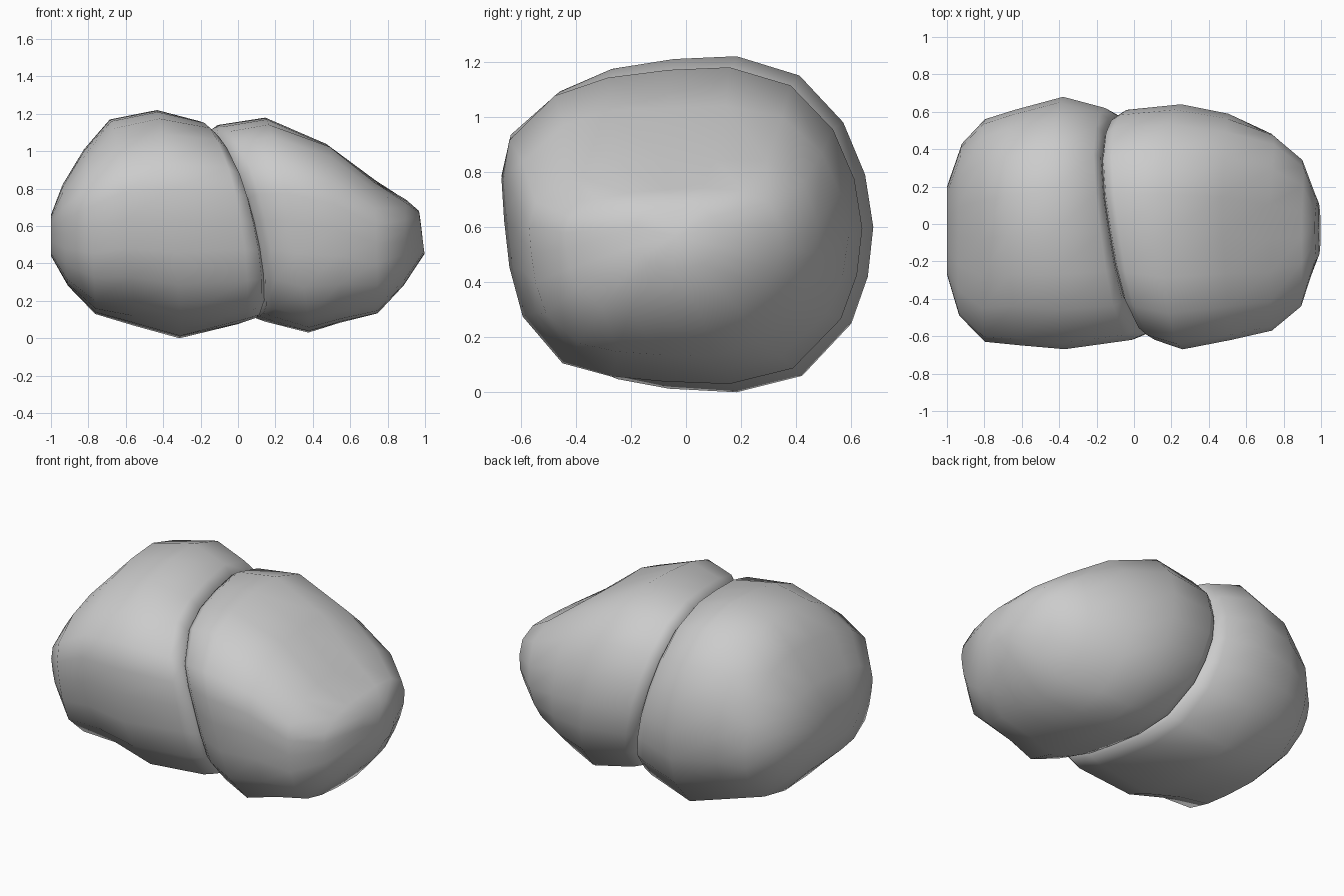
import bpy, bmesh, math
from mathutils import Vector

# Normalised cross-section of the boulder seen from the right (y, z)
SECTION = [(-.68, .79), (-.65, .94), (-.48, 1.11), (-.28, 1.18), (-.05, 1.21), (.18, 1.22),
           (.41, 1.15), (.57, .98), (.65, .79), (.68, .60), (.66, .42), (.60, .25),
           (.42, .06), (.18, 0), (-.07, .01), (-.27, .03), (-.45, .08), (-.60, .26),
           (-.65, .45), (-.67, .63)]
SECTION = [(y / .68, (z - .61) / .61) for y, z in SECTION]

# Shallow dents and bumps: centre, push vector, radius
DENTS = [((-.58, -.46, 1.05), (.01, .03, -.04), .2),
         ((-.45, -.50, .10), (0, .04, .05), .28),
         ((.60, .05, .97), (-.02, 0, -.04), .22),
         ((.84, .38, .74), (.02, .03, .06), .2),
         ((.80, .42, .22), (-.03, -.04, .02), .25)]


def half(name, rings):
    """Loft tilted rings given as top (x,z), bottom (x,z), front (x,y), back (x,y)."""
    bm = bmesh.new()
    loops = []
    for t, b, f, k in rings:
        xc = (t[0] + b[0] + f[0] + k[0]) / 4
        loop = []
        for u, v in SECTION:
            # The crack bows to the right low on the front
            wave = .035 * max(0, -u) ** 2 * (1 - v * v) * math.exp(-(xc / .3) ** 2)
            p = Vector((xc + v * (t[0] - b[0]) / 2 + u * (k[0] - f[0]) / 2 + wave,
                        (f[1] + k[1]) / 2 + u * (k[1] - f[1]) / 2,
                        (t[1] + b[1]) / 2 + v * (t[1] - b[1]) / 2))
            push = Vector((0, 0, 0))
            for c, d, r in DENTS:
                push += Vector(d) * math.exp(-((p - Vector(c)).length / r) ** 2)
            loop.append(bm.verts.new(p + push))
        loops.append(loop)
    n = len(SECTION)
    for a, b in zip(loops, loops[1:]):
        for i in range(n):
            j = (i + 1) % n
            bm.faces.new((a[i], a[j], b[j], b[i]))
    # Close both ends with a fan
    for loop in (loops[0], loops[-1]):
        mid = bm.verts.new(sum((v.co for v in loop), Vector()) / n)
        for i in range(n):
            bm.faces.new((loop[i], loop[(i + 1) % n], mid))
    bmesh.ops.recalc_face_normals(bm, faces=bm.faces)
    for face in bm.faces:
        face.smooth = True
    me = bpy.data.meshes.new(name)
    bm.to_mesh(me)
    bm.free()
    ob = bpy.data.objects.new(name, me)
    bpy.context.collection.objects.link(ob)


# Left half of the split boulder
half("boulder_left", [
    ((-1.0, .66), (-1.0, .44), (-1.0, -.27), (-1.0, .20)),
    ((-.95, .82), (-.92, .28), (-.92, -.49), (-.91, .43)),
    ((-.84, 1.01), (-.78, .13), (-.77, -.63), (-.78, .56)),
    ((-.70, 1.17), (-.58, .07), (-.58, -.65), (-.62, .61)),
    ((-.43, 1.22), (-.31, .0), (-.36, -.67), (-.38, .68)),
    ((-.20, 1.16), (.0, .075), (.0, -.62), (-.14, .62)),
    ((-.14, 1.11), (.09, .10), (.05, -.59), (-.11, .59)),
    ((-.13, 1.04), (.11, .16), (.06, -.53), (-.09, .53))])

# Right half, tapering to a blunt nose
half("boulder_right", [
    ((-.14, 1.04), (.10, .16), (.05, -.53), (-.10, .53)),
    ((-.13, 1.11), (.11, .11), (.07, -.58), (-.09, .58)),
    ((-.09, 1.14), (.16, .09), (.12, -.62), (-.04, .61)),
    ((.15, 1.18), (.38, .03), (.28, -.67), (.25, .64)),
    ((.49, 1.06), (.55, .08), (.52, -.62), (.50, .59)),
    ((.72, .86), (.74, .13), (.75, -.57), (.75, .49)),
    ((.89, .74), (.88, .28), (.90, -.44), (.90, .35)),
    ((.97, .68), (1.0, .45), (.98, -.18), (.98, .12))])
